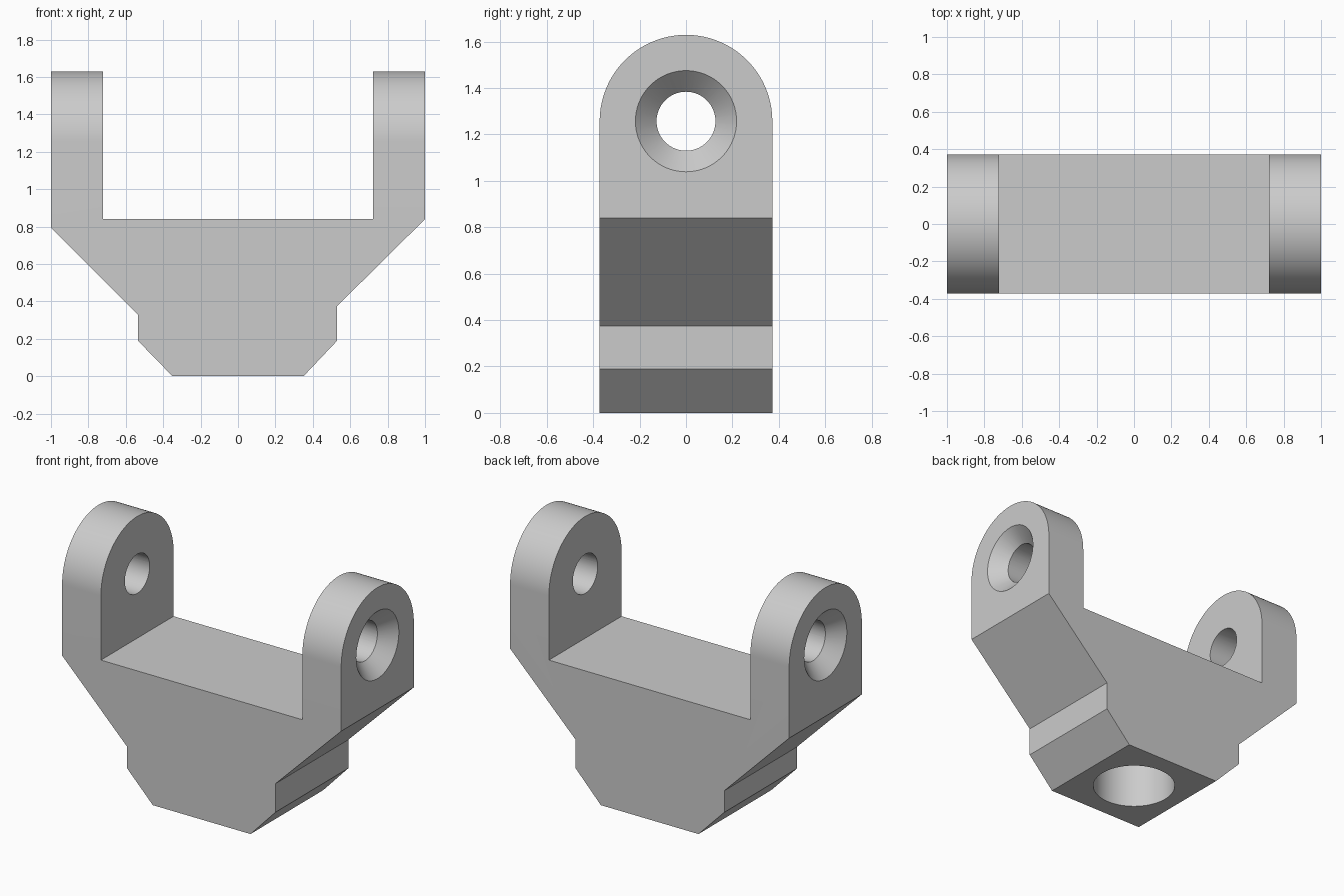
import bpy, bmesh, math
from mathutils import Matrix

cube = bpy.data.objects.get("Cube")
if cube:
    bpy.data.objects.remove(cube, do_unlink=True)

HALF_DEPTH = 0.372
PIN_Z = 1.257
PIN_R, SINK_R = 0.127, 0.218
SINK_DEPTH = 0.09

grey = bpy.data.materials.new("light_grey")
grey.use_nodes = True
grey.diffuse_color = (0.6, 0.6, 0.6, 1)
grey.node_tree.nodes["Principled BSDF"].inputs["Base Color"].default_value = (0.6, 0.6, 0.6, 1)


def add_object(name, bm):
    bmesh.ops.recalc_face_normals(bm, faces=bm.faces)
    mesh = bpy.data.meshes.new(name)
    bm.to_mesh(mesh)
    bm.free()
    mesh.materials.append(grey)
    obj = bpy.data.objects.new(name, mesh)
    bpy.context.collection.objects.link(obj)
    return obj


def prism(name, points, offset):
    """Extrude a closed outline of 3D points along offset."""
    bm = bmesh.new()
    face = bm.faces.new([bm.verts.new(p) for p in points])
    ext = bmesh.ops.extrude_face_region(bm, geom=[face])
    verts = [v for v in ext["geom"] if isinstance(v, bmesh.types.BMVert)]
    bmesh.ops.translate(bm, verts=verts, vec=offset)
    return add_object(name, bm)


def add_cone(bm, r1, r2, depth, matrix):
    bmesh.ops.create_cone(bm, cap_ends=True, segments=96, radius1=r1, radius2=r2,
                          depth=depth, matrix=matrix)


def cut(target, tool, operation):
    """Apply a boolean and remove the helper."""
    tool.hide_render = True
    mod = target.modifiers.new(operation, "BOOLEAN")
    mod.operation, mod.solver, mod.object = operation, "EXACT", tool
    bpy.context.view_layer.objects.active = target
    bpy.ops.object.modifier_apply(modifier=mod.name)
    bpy.data.objects.remove(tool, do_unlink=True)


# Fork body: front outline, slightly uneven shoulders
front = [(-0.35, 0), (0.35, 0), (0.53, 0.19), (0.53, 0.375), (1, 0.84), (1, 1.8),
         (0.722, 1.8), (0.722, 0.84), (-0.722, 0.84), (-0.722, 1.8), (-1, 1.8),
         (-1, 0.795), (-0.535, 0.33), (-0.535, 0.19)]
fork = prism("fork_bracket", [(x, -0.6, z) for x, z in front], (0, 1.2, 0))

# Side outline with rounded arm tops
side = [(-1.2, -HALF_DEPTH, -0.2), (-1.2, HALF_DEPTH, -0.2)]
side += [(-1.2, HALF_DEPTH * math.cos(a), PIN_Z + HALF_DEPTH * math.sin(a))
         for a in (math.pi * i / 64 for i in range(65))]
cut(fork, prism("side_envelope", side, (2.4, 0, 0)), "INTERSECT")

# Countersunk pin hole in each arm
for sign in (-1, 1):
    turn = Matrix.Rotation(sign * math.pi / 2, 4, "Y")
    bm = bmesh.new()
    add_cone(bm, PIN_R, PIN_R, 0.6, Matrix.Translation((sign * 0.86, 0, PIN_Z)) @ turn)
    cut(fork, add_object("pin_hole_cutter", bm), "DIFFERENCE")
    # Extend the cone past the outer face so the cut is clean
    extra = 0.02
    slope = (SINK_R - PIN_R) / SINK_DEPTH
    length = SINK_DEPTH + 2 * extra
    bm = bmesh.new()
    add_cone(bm, PIN_R - slope * extra, SINK_R + slope * extra, length,
             Matrix.Translation((sign * (1 - SINK_DEPTH / 2), 0, PIN_Z)) @ turn)
    cut(fork, add_object("countersink_cutter", bm), "DIFFERENCE")

# Blind socket in the underside
bm = bmesh.new()
add_cone(bm, 0.252, 0.252, 1.0, Matrix.Translation((0, 0, 0.05)))
cut(fork, add_object("socket_cutter", bm), "DIFFERENCE")

# Smooth rounds, sharp edges
bpy.ops.object.select_all(action="DESELECT")
fork.select_set(True)
bpy.context.view_layer.objects.active = fork
bpy.ops.object.shade_smooth_by_angle(angle=math.radians(30))
